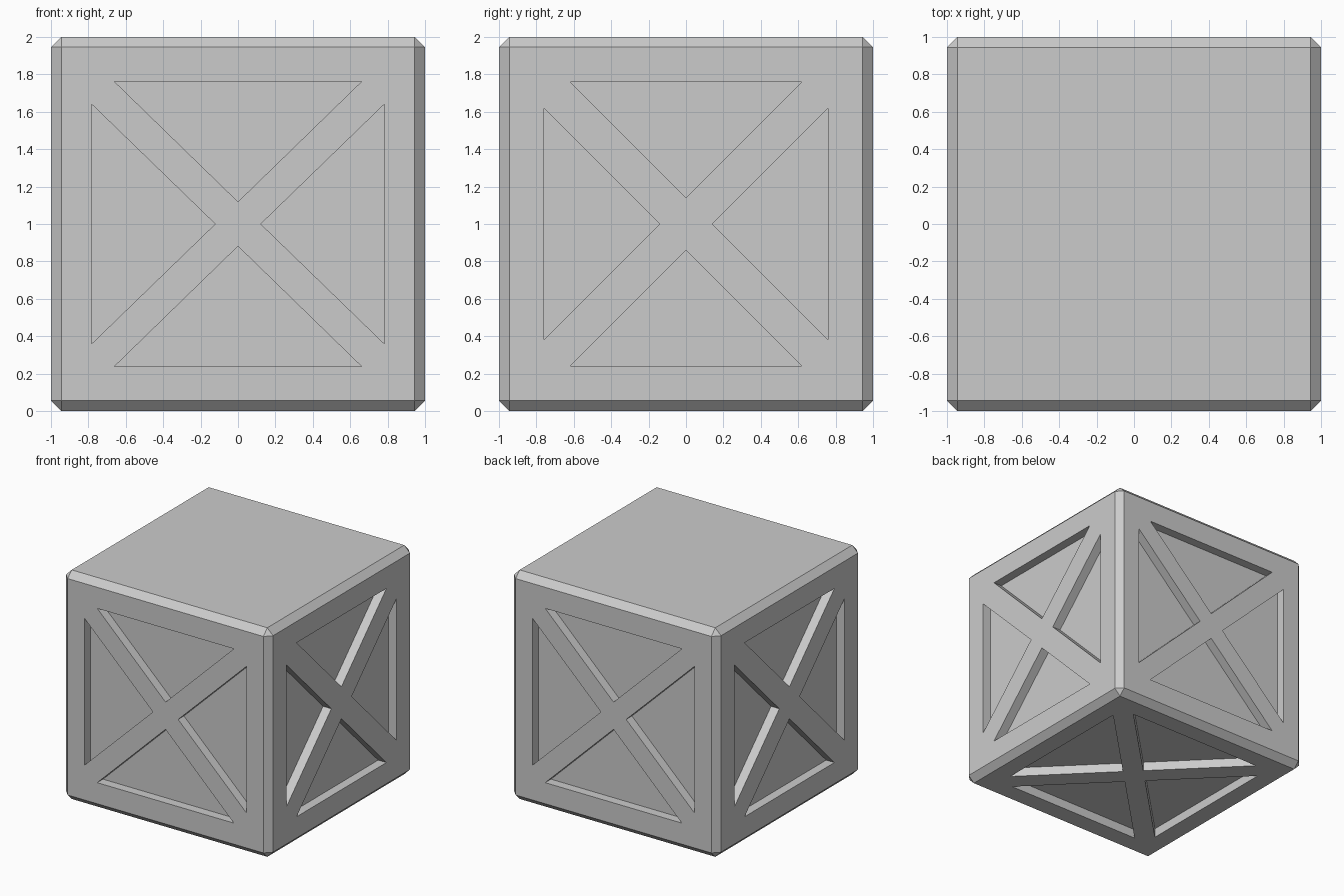
import bpy, bmesh
from math import pi
from mathutils import Matrix, Vector

if "Cube" in bpy.data.objects:
    bpy.data.objects.remove(bpy.data.objects["Cube"])

DEPTH, CHAMFER = 0.08, 0.055


def new_object(name, bm):
    bmesh.ops.recalc_face_normals(bm, faces=bm.faces)
    mesh = bpy.data.meshes.new(name)
    bm.to_mesh(mesh)
    bm.free()
    ob = bpy.data.objects.new(name, mesh)
    bpy.context.collection.objects.link(ob)
    return ob


def add_prism(bm, tri, mat):
    # Triangular prism reaching from the recess floor to outside the crate
    rings = [[bm.verts.new(mat @ Vector((u, v, w))) for u, v in tri]
             for w in (1 - DEPTH, 1.1)]
    for r in rings:
        bm.faces.new(r)
    for i in range(3):
        j = (i + 1) % 3
        bm.faces.new((rings[0][i], rings[0][j], rings[1][j], rings[1][i]))


def add_panel(bm, mat, side, cap):
    # side, cap: (apex, base distance, half base) of the triangle pairs
    for s in (-1, 1):
        a, b, h = side
        add_prism(bm, [(s * a, 0), (s * b, h), (s * b, -h)], mat)
        a, b, h = cap
        add_prism(bm, [(0, s * a), (h, s * b), (-h, s * b)], mat)


# Crate body with chamfered edges
bm = bmesh.new()
bmesh.ops.create_cube(bm, size=2, matrix=Matrix.Translation((0, 0, 1)))
bmesh.ops.bevel(bm, geom=bm.edges[:], offset=CHAMFER, segments=1,
                affect='EDGES', profile=0.5)
crate = new_object("crate", bm)

# Triangular recesses on the four sides and the underside
bm = bmesh.new()
up = Matrix.Translation((0, 0, 1))
for k in range(4):
    mat = up @ Matrix.Rotation(k * pi / 2, 4, 'Z') @ Matrix.Rotation(pi / 2, 4, 'X')
    if k % 2 == 0:
        add_panel(bm, mat, (0.122, 0.783, 0.641), (0.119, 0.761, 0.66))
    else:
        add_panel(bm, mat, (0.14, 0.76, 0.62), (0.14, 0.76, 0.62))
add_panel(bm, up @ Matrix.Rotation(pi, 4, 'X'),
          (0.12, 0.785, 0.665), (0.12, 0.785, 0.665))
cutter = new_object("recess_cutter", bm)
cutter.hide_render = True

mod = crate.modifiers.new("recesses", 'BOOLEAN')
mod.operation = 'DIFFERENCE'
mod.solver = 'EXACT'
mod.object = cutter
bpy.context.view_layer.objects.active = crate
crate.select_set(True)
bpy.ops.object.modifier_apply(modifier=mod.name)
bpy.data.objects.remove(cutter)
